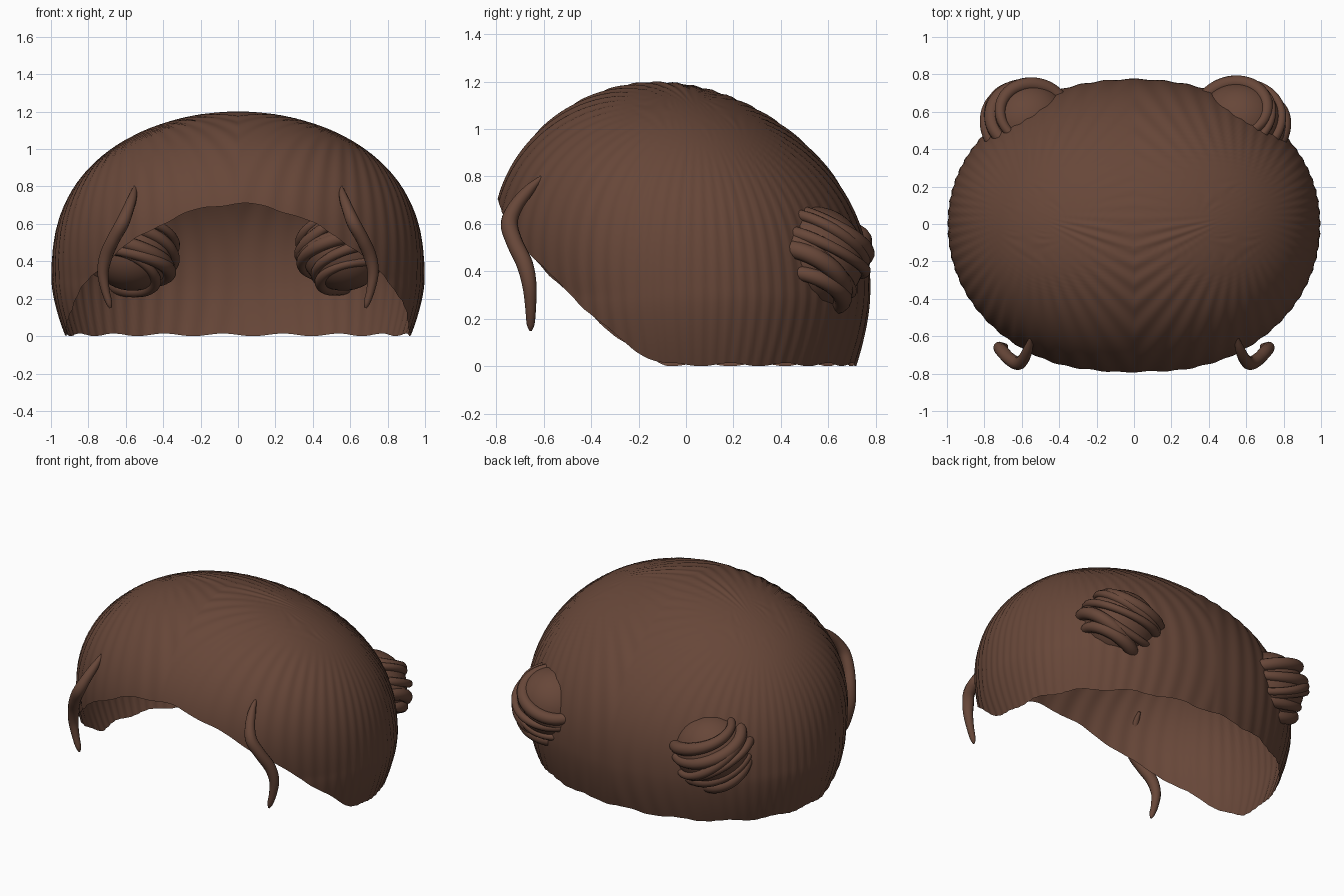
import bpy, math
from mathutils import Vector

if "Cube" in bpy.data.objects:
    bpy.data.objects.remove(bpy.data.objects["Cube"])

hair = bpy.data.materials.new("dark brown")
hair.diffuse_color = (0.135, 0.062, 0.040, 1)
hair.use_nodes = True
hair.node_tree.nodes["Principled BSDF"].inputs["Base Color"].default_value = hair.diffuse_color


def make(name, verts, faces):
    me = bpy.data.meshes.new(name)
    me.from_pydata([tuple(v) for v in verts], [], faces)
    me.materials.append(hair)
    me.polygons.foreach_set("use_smooth", [True] * len(faces))
    me.update()
    ob = bpy.data.objects.new(name, me)
    bpy.context.collection.objects.link(ob)
    return ob


def grid_faces(rows, cols, wrap_rows=False):
    out = []
    for i in range(rows if wrap_rows else rows - 1):
        k = (i + 1) % rows
        for j in range(cols):
            n = (j + 1) % cols
            out.append((i * cols + j, i * cols + n, k * cols + n, k * cols + j))
    return out


def tube(name, pts, radii, closed=False, sides=12):
    verts, n = [], len(pts)
    for i, p in enumerate(pts):
        a = pts[(i - 1) % n] if closed else pts[max(i - 1, 0)]
        b = pts[(i + 1) % n] if closed else pts[min(i + 1, n - 1)]
        t = (b - a).normalized()
        ref = Vector((0.3, 0.2, 1)) if closed else Vector((0, 1, 0.1))
        u = t.cross(ref).normalized()
        v = t.cross(u)
        for j in range(sides):
            q = 2 * math.pi * j / sides
            verts.append(p + radii[i] * (u * math.cos(q) + v * math.sin(q)))
    faces = grid_faces(n, sides, closed)
    if not closed:
        faces += [tuple(range(sides))[::-1], tuple(range((n - 1) * sides, n * sides))]
    return make(name, verts, faces)


def smooth_path(keys, steps=8):
    # Catmull-Rom through (x, y, z, radius) keys
    k = [Vector(q) for q in keys]
    k = [2 * k[0] - k[1]] + k + [2 * k[-1] - k[-2]]
    out = []
    for i in range(1, len(k) - 2):
        for s in range(steps + (i == len(k) - 3)):
            t = s / steps
            a, b, c, d = k[i - 1:i + 3]
            out.append(0.5 * (2 * b + (c - a) * t + (2 * a - 5 * b + 4 * c - d) * t * t
                              + (3 * b - a - 3 * c + d) * t ** 3))
    return [q.xyz for q in out], [q.w for q in out]


# Hair cap: open shell with a raised front hairline and combed grooves
COLS, ROWS = 320, 72
verts = []
for i in range(ROWS):
    for j in range(COLS):
        th = 2 * math.pi * j / COLS            # 0 = front
        deg = min(math.degrees(th), 360 - math.degrees(th))
        rim = 0.007 + 0.007 * math.sin(th * 18)
        if deg < 84:
            rim += 0.70 * math.cos(math.radians(deg * 90 / 84)) ** 1.5
        z = rim + (1.198 - rim) * math.sin(i / (ROWS - 1) * math.pi / 2)
        u = min(1, max(0, (z - 0.3) / 0.898))
        wx = (1 - u ** 2.5) ** 0.5             # width profile
        wy = (1 - u ** 2.2) ** 0.5             # depth profile
        if z < 0.3:
            wx = wy = 1 - 0.075 * ((0.3 - z) / 0.3) ** 1.6
        if i == ROWS - 1:
            wx = wy = 0.002
        s, c = math.sin(th), math.cos(th)
        sq = (abs(s) ** 2.1 + abs(c) ** 2.1) ** (-1 / 2.1)
        p = Vector((0.995 * wx * s * sq,
                    -0.12 * u - (0.774 + 0.15 * u * (1 - u)) * wy * c * sq, z))
        dx, dy = abs(p.x) - 0.56, p.y - 0.05   # grooves fan out from two side partings
        amp = 0.003 * min(1, math.hypot(dx, dy) / 0.4)
        d = (p - Vector((0, 0, 0.3))).normalized()
        d.z = max(d.z, 0)
        p += d * amp * math.sin(46 * math.atan2(dy, dx))
        verts.append(p)
make("hair_cap", verts, grid_faces(ROWS, COLS) + [tuple(range((ROWS - 1) * COLS, ROWS * COLS))])

for side, tag in ((1, "right"), (-1, "left")):
    # Bun core ball
    centre = Vector((0.565 * side, 0.54, 0.458))
    verts = []
    for i in range(25):
        a = math.pi * (i + 0.02) / 24.04 - math.pi / 2
        for j in range(40):
            q = 2 * math.pi * j / 40
            verts.append(centre + 0.215 * Vector((1.06 * math.cos(a) * math.cos(q),
                                                  math.cos(a) * math.sin(q), math.sin(a))))
    make("bun_core_" + tag, verts, grid_faces(25, 40))

    # Strands wrapped around the bun, leaving its two tilted ends bare
    axis = Vector((-0.30 * side, 0.42, 0.86)).normalized()
    rot = Vector((0, 0, 1)).rotation_difference(axis).to_matrix()
    for k in range(6):
        lat = math.radians(-40 + 15 * k)
        pts, rad = [], []
        for j in range(72):
            q = 2 * math.pi * j / 72
            la = lat + 0.12 * math.sin(side * q + k * 1.9) + 0.04 * math.sin(2 * q + k)
            r = 0.213 + 0.010 * math.sin(q + 2.3 * k)
            local = Vector((math.cos(la) * math.cos(q), math.cos(la) * math.sin(q), math.sin(la)))
            off = rot @ local * r
            off.x *= 1.08
            pts.append(centre + off)
            rad.append(0.031 + 0.008 * math.sin(q + 1.3 * k))
        tube("bun_strand_%s_%d" % (tag, k + 1), pts, rad, closed=True)

    # Loose lock hanging at the temple
    keys = [(0.55, -0.605, 0.80, 0.008), (0.565, -0.665, 0.74, 0.024), (0.59, -0.72, 0.67, 0.031),
            (0.62, -0.745, 0.60, 0.036), (0.665, -0.722, 0.52, 0.035), (0.705, -0.68, 0.43, 0.035),
            (0.722, -0.66, 0.34, 0.030), (0.71, -0.655, 0.25, 0.023), (0.69, -0.655, 0.18, 0.017),
            (0.682, -0.655, 0.15, 0.006)]
    pts, rad = smooth_path([(x * side, y, z, r) for x, y, z, r in keys])
    tube("front_lock_" + tag, pts, rad)
